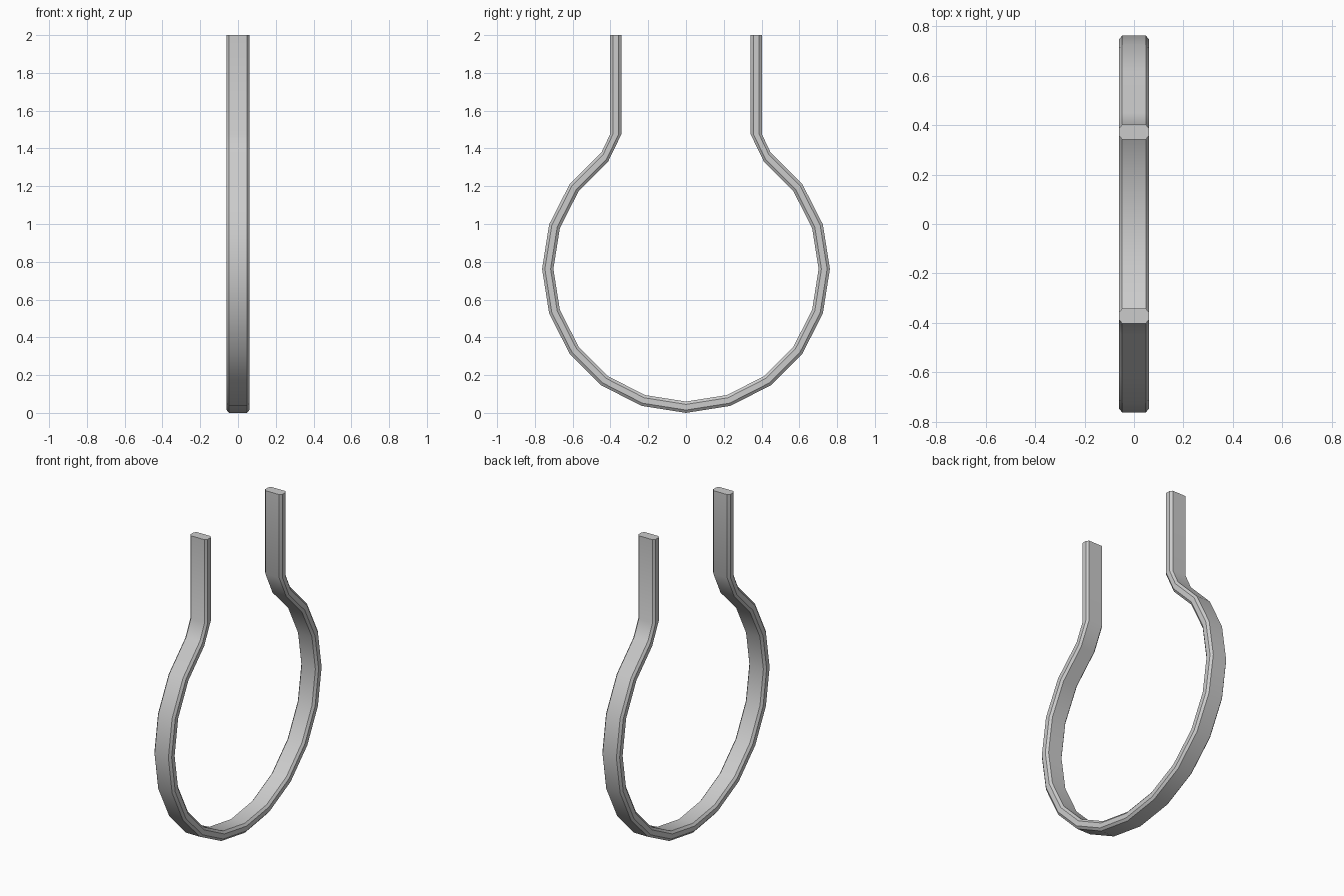
import bpy, bmesh, math

if "Cube" in bpy.data.objects:
    bpy.data.objects.remove(bpy.data.objects["Cube"])

RADIUS, CENTRE_Z = 0.732, 0.762     # loop centreline
HALF_W, HALF_T = 0.06, 0.03         # strap half width (x) and half thickness
CH_W, CH_T = 0.012, 0.015           # chamfer sizes

# Chamfered strap cross-section: (x, offset along the outward normal)
half = [(HALF_W, HALF_T - CH_T), (HALF_W - CH_W, HALF_T),
        (CH_W - HALF_W, HALF_T), (-HALF_W, HALF_T - CH_T)]
section = half + [(-x, -t) for x, t in half]

# Stations along one side: (y, z, normal y, normal z)
side = []
for i in range(9):
    a = math.radians(18 * i)
    s, c = math.sin(a), -math.cos(a)
    side.append((RADIUS * s, CENTRE_Z + RADIUS * c, s, c))
side += [(0.372, 1.475, 1, 0), (0.372, 2.0, 1, 0)]

# Mirror the path to make the whole clip
path = [(-y, z, -ny, nz) for y, z, ny, nz in reversed(side[1:])] + side

# Sweep the section along the path
bm = bmesh.new()
rings = [[bm.verts.new((x, y + t * ny, z + t * nz)) for x, t in section]
         for y, z, ny, nz in path]
n = len(section)
for a, b in zip(rings, rings[1:]):
    for j in range(n):
        k = (j + 1) % n
        bm.faces.new((a[j], a[k], b[k], b[j]))
bm.faces.new(rings[0])
bm.faces.new(rings[-1])
bmesh.ops.recalc_face_normals(bm, faces=bm.faces[:])

mesh = bpy.data.meshes.new("strap_loop")
bm.to_mesh(mesh)
bm.free()
loop = bpy.data.objects.new("strap_loop", mesh)
bpy.context.collection.objects.link(loop)
bpy.context.view_layer.objects.active = loop
loop.select_set(True)
bpy.ops.object.shade_smooth_by_angle(angle=math.radians(30))
